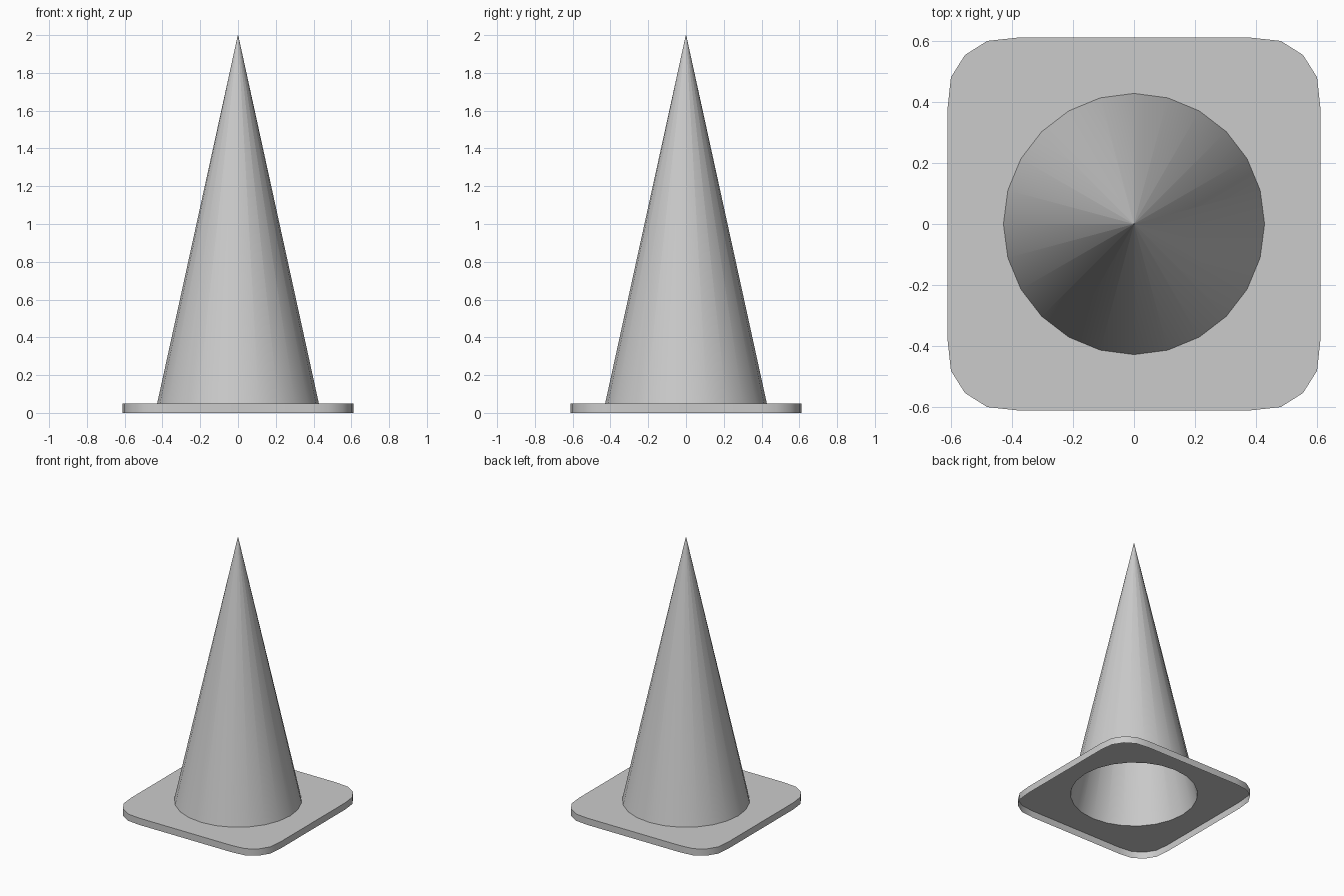
import bpy, bmesh
from math import cos, sin, pi

if "Cube" in bpy.data.objects:
    bpy.data.objects.remove(bpy.data.objects["Cube"])

SIDES, RADIUS, HEIGHT, THICK = 24, 0.428, 2.0, 0.05


def finish(bm, name):
    mesh = bpy.data.meshes.new(name)
    bm.to_mesh(mesh)
    bm.free()
    obj = bpy.data.objects.new(name, mesh)
    bpy.context.collection.objects.link(obj)
    bpy.ops.object.select_all(action='DESELECT')
    obj.select_set(True)
    bpy.context.view_layer.objects.active = obj
    bpy.ops.object.shade_smooth_by_angle(angle=pi / 6)


def loop(bm, points, z):
    verts = [bm.verts.new((x, y, z)) for x, y in points]
    return verts, [bm.edges.new((a, b)) for a, b in zip(verts, verts[1:] + verts[:1])]


def wall(bm, low, high):
    for i in range(len(low)):
        j = (i + 1) % len(low)
        bm.faces.new((low[i], low[j], high[j], high[i]))


def circle(r):
    return [(r * cos(2 * pi * i / SIDES), r * sin(2 * pi * i / SIDES)) for i in range(SIDES)]


# Rounded square outline: one corner turned four times
corner = [(0.611, 0.38), (0.6, 0.481), (0.554, 0.554), (0.481, 0.6), (0.38, 0.611)]
outline = []
for turn in range(4):
    outline += corner
    corner = [(-y, x) for x, y in corner]

# Base plate: thin top sheet with a round opening and a skirt, open below
bm = bmesh.new()
rim, outer = loop(bm, outline, THICK)
hole, inner = loop(bm, circle(RADIUS), THICK)
bmesh.ops.triangle_fill(bm, edges=outer + inner, use_beauty=True, normal=(0, 0, 1))
bm.normal_update()
for f in bm.faces:
    if f.normal.z < 0:
        f.normal_flip()
wall(bm, loop(bm, outline, 0)[0], rim)
finish(bm, "base_plate")

# Hollow cone shell, open at the bottom, with a tiny tip ring for clean shading
bm = bmesh.new()
tip = loop(bm, circle(0.001), HEIGHT)[0]
wall(bm, loop(bm, circle(RADIUS), THICK)[0], tip)
bm.faces.new(tip)
finish(bm, "cone_shell")
